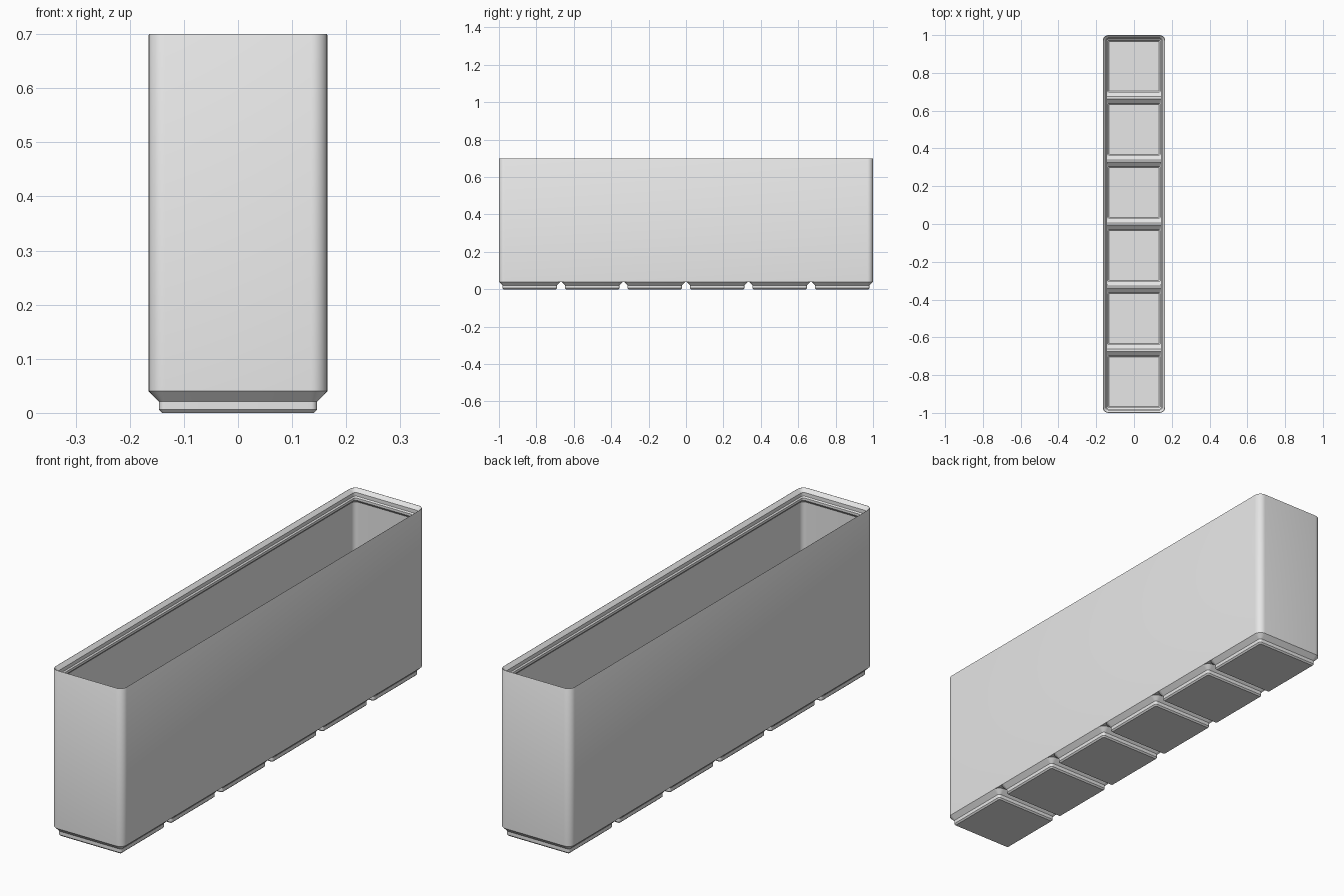
import bpy, bmesh, math

if "Cube" in bpy.data.objects:
    bpy.data.objects.remove(bpy.data.objects["Cube"], do_unlink=True)

HALF_X, HALF_Y, HEIGHT = 0.165, 1.0, 0.70
RADIUS, WALL, FOOT_TOP = 0.03, 0.0095, 0.04
COUNT = 6
PITCH = 2 * (HALF_Y - HALF_X) / (COUNT - 1)

grey = bpy.data.materials.new("light grey plastic")
grey.use_nodes = True
colour = (0.8, 0.8, 0.8, 1)
grey.diffuse_color = colour
grey.node_tree.nodes["Principled BSDF"].inputs["Base Color"].default_value = colour


def finish(bm, name):
    """Turn a bmesh into a named, shaded object."""
    bmesh.ops.recalc_face_normals(bm, faces=bm.faces[:])
    mesh = bpy.data.meshes.new(name)
    bm.to_mesh(mesh)
    bm.free()
    mesh.materials.append(grey)
    obj = bpy.data.objects.new(name, mesh)
    bpy.context.collection.objects.link(obj)
    bpy.ops.object.select_all(action='DESELECT')
    obj.select_set(True)
    bpy.context.view_layer.objects.active = obj
    bpy.ops.object.shade_smooth_by_angle(angle=math.radians(30))
    return obj


def ring(bm, hx, hy, inset, z, cy=0, steps=8):
    """Rounded rectangle of vertices, inset from the given half sizes."""
    r = max(RADIUS - inset, 0.004)
    ax, ay = hx - inset - r, hy - inset - r
    verts = []
    for k, (sx, sy) in enumerate([(1, 1), (-1, 1), (-1, -1), (1, -1)]):
        for i in range(steps + 1):
            a = math.pi / 2 * (k + i / steps)
            verts.append(bm.verts.new((sx * ax + r * math.cos(a),
                                       cy + sy * ay + r * math.sin(a), z)))
    return verts


def loft(name, hx, hy, profile, cy=0, closed=False):
    """Join rings along a profile of (inset, height) points."""
    bm = bmesh.new()
    rings = [ring(bm, hx, hy, inset, z, cy) for inset, z in profile]
    pairs = list(zip(rings, rings[1:]))
    if closed:
        pairs.append((rings[-1], rings[0]))
    else:
        bm.faces.new(rings[0])
        bm.faces.new(rings[-1])
    for a, b in pairs:
        for i in range(len(a)):
            j = (i + 1) % len(a)
            bm.faces.new((a[i], a[j], b[j], b[i]))
    return finish(bm, name)


# Tall thin wall with a stepped stacking lip inside the rim
wall_profile = [
    (0, FOOT_TOP), (0, HEIGHT - 0.002), (0.001, HEIGHT), (0.002, HEIGHT),
    (0.016, HEIGHT - 0.014), (0.016, HEIGHT - 0.029),
    (0.021, HEIGHT - 0.034), (0.021, HEIGHT - 0.044),
    (WALL, HEIGHT - 0.056), (WALL, FOOT_TOP),
]
loft("bin_wall", HALF_X, HALF_Y, wall_profile, closed=True)

# Hollow stepped feet, open to the inside
foot_profile = [
    (0.025, 0), (0.019, 0.006), (0.019, 0.021), (0, FOOT_TOP),
    (WALL, FOOT_TOP), (0.019 + WALL, 0.023), (0.019 + WALL, 0.014),
    (0.033, 0.009),
]
for n in range(COUNT):
    loft(f"foot_{n + 1}", HALF_X, HALF_X, foot_profile,
         cy=(n - (COUNT - 1) / 2) * PITCH)

# Low ridges bridging neighbouring feet
for n in range(COUNT - 1):
    y = (n - (COUNT - 2) / 2) * PITCH
    bm = bmesh.new()
    section = [(-0.012, FOOT_TOP), (0.012, FOOT_TOP),
               (0.006, FOOT_TOP + 0.006), (-0.006, FOOT_TOP + 0.006)]
    ends = [[bm.verts.new((s * (HALF_X - 0.004), y + dy, z)) for dy, z in section]
            for s in (-1, 1)]
    for end in ends:
        bm.faces.new(end)
    for i in range(4):
        j = (i + 1) % 4
        bm.faces.new((ends[0][i], ends[0][j], ends[1][j], ends[1][i]))
    finish(bm, f"floor_ridge_{n + 1}")
